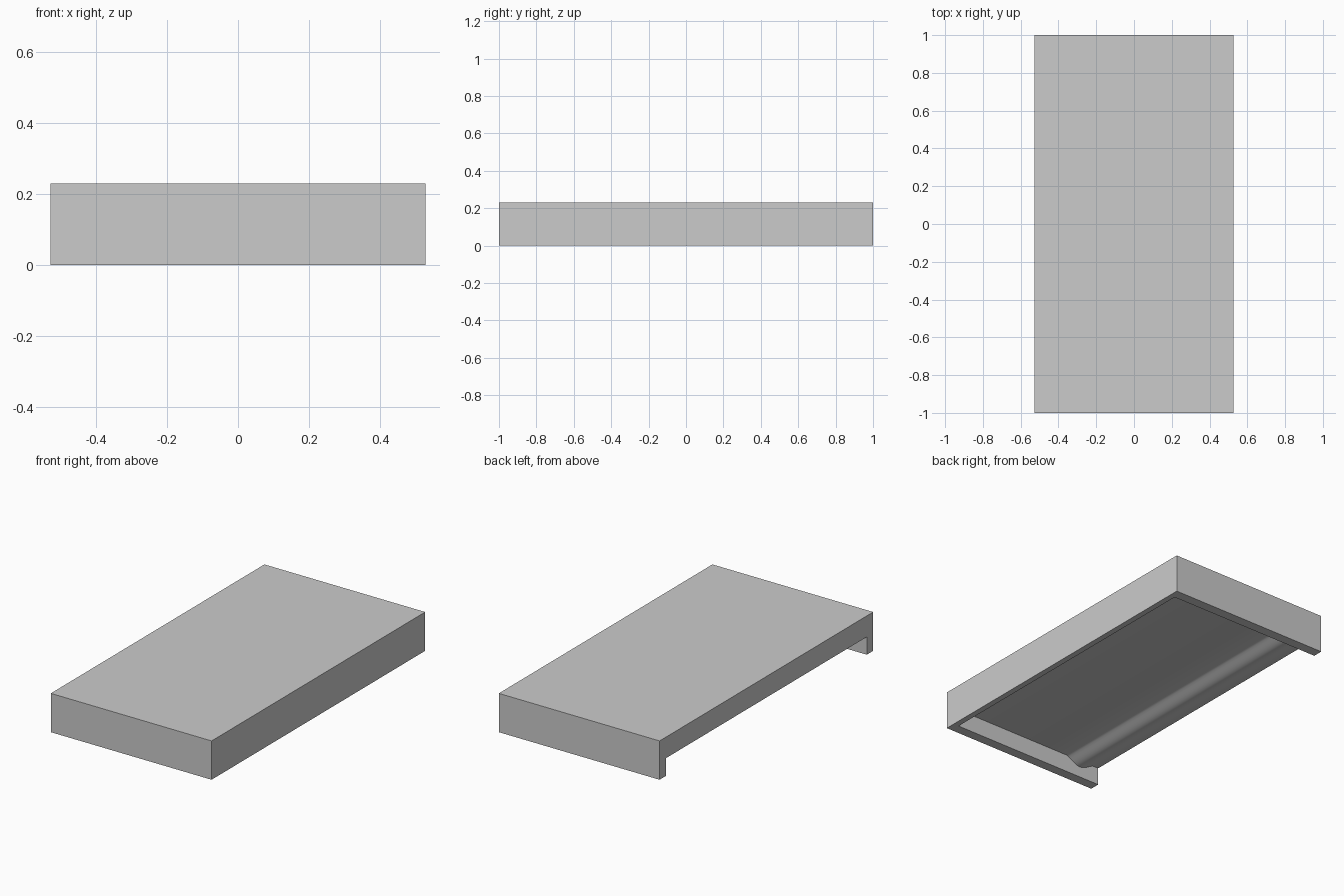
import bpy, bmesh, math

if "Cube" in bpy.data.objects:
    bpy.data.objects.remove(bpy.data.objects["Cube"])

HX, HY, H = 0.527, 1.0, 0.23      # half width, half length, height
END_WALL, SIDE_WALL = 0.06, 0.035
CEIL = 0.105                      # height of the hollow's ceiling
RIDGE_A, RIDGE_B, DROP = -0.49, -0.30, 0.04


def prism(name, profile, y0, y1):
    """Extrude an x-z outline along y."""
    bm = bmesh.new()
    face = bm.faces.new([bm.verts.new((x, y0, z)) for x, z in profile])
    ext = bmesh.ops.extrude_face_region(bm, geom=[face])
    verts = [v for v in ext["geom"] if isinstance(v, bmesh.types.BMVert)]
    bmesh.ops.translate(bm, verts=verts, vec=(0, y1 - y0, 0))
    bmesh.ops.recalc_face_normals(bm, faces=bm.faces)
    mesh = bpy.data.meshes.new(name)
    bm.to_mesh(mesh)
    bm.free()
    obj = bpy.data.objects.new(name, mesh)
    bpy.context.collection.objects.link(obj)
    return obj


# Outer block
cover = prism("shelf_cover", [(-HX, 0), (HX, 0), (HX, H), (-HX, H)], -HY, HY)

# Hollow underneath, open on the left, with a rounded ridge left in its ceiling
steps = 16
ridge = []
for i in range(steps + 1):
    t = i / steps
    bump = math.sin(math.pi * t) ** 1.3
    ridge.append((RIDGE_A + (RIDGE_B - RIDGE_A) * t, CEIL - DROP * bump))
inner = HX - SIDE_WALL
outline = [(inner, -0.1), (-HX - 0.1, -0.1), (-HX - 0.1, CEIL)] + ridge + [(inner, CEIL)]
cutter = prism("hollow_cutter", outline, -HY + END_WALL, HY - END_WALL)
cutter.hide_render = True

# Cut the hollow and drop the cutter
cut = cover.modifiers.new("hollow", "BOOLEAN")
cut.operation = "DIFFERENCE"
cut.solver = "EXACT"
cut.object = cutter
bpy.context.view_layer.objects.active = cover
cover.select_set(True)
bpy.ops.object.modifier_apply(modifier="hollow")
bpy.data.objects.remove(cutter)
bpy.ops.object.shade_smooth_by_angle(angle=math.radians(30))
